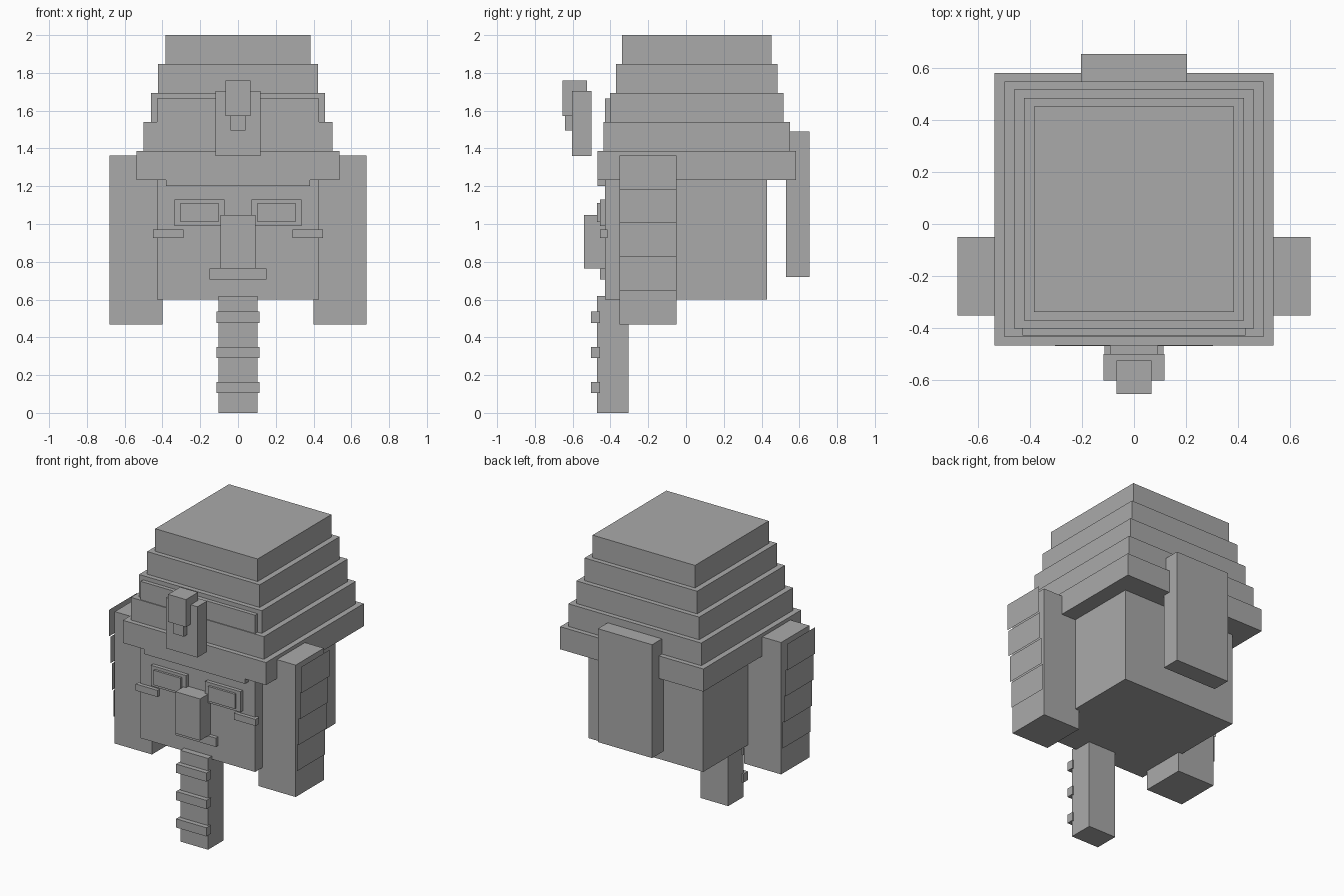
import bpy

if "Cube" in bpy.data.objects:
    bpy.data.objects.remove(bpy.data.objects["Cube"])

stone = bpy.data.materials.new("plain grey")
stone.diffuse_color = (0.4, 0.4, 0.4, 1)
stone.use_nodes = True
stone.node_tree.nodes["Principled BSDF"].inputs["Base Color"].default_value = stone.diffuse_color


def add_mesh(name, verts, faces):
    mesh = bpy.data.meshes.new(name)
    mesh.from_pydata(verts, [], faces)
    mesh.materials.append(stone)
    obj = bpy.data.objects.new(name, mesh)
    bpy.context.collection.objects.link(obj)


def box(name, x, y, z):
    """Box from (min, max) ranges."""
    verts = [(a, b, c) for a in x for b in y for c in z]
    add_mesh(name, verts, [(0, 1, 3, 2), (4, 6, 7, 5), (0, 4, 5, 1),
                           (2, 3, 7, 6), (0, 2, 6, 4), (1, 5, 7, 3)])


def centred(name, half, y, z):
    box(name, (-half, half), y, z)


def pair(name, x, y, z):
    box(name + "_right", x, y, z)
    box(name + "_left", (-x[1], -x[0]), y, z)


# Head block and stepped headdress
centred("head", 0.43, (-0.43, 0.43), (0.6, 1.665))
for i in range(5):
    half_x, half_y = 0.538 - 0.0383 * i, 0.525 - 0.0323 * i
    centred(f"headdress_tier_{i + 1}", half_x, (0.057 - half_y, 0.057 + half_y),
            (1.233 + 0.1535 * i, 1.233 + 0.1535 * (i + 1) if i < 4 else 2.0))
centred("brow_band", 0.38, (-0.468, -0.42), (1.2, 1.3))

# Side flaps with thin stepped cover sheets
pair("side_flap", (0.40, 0.68), (-0.352, -0.05), (0.467, 1.363))
for side, label in ((1, "right"), (-1, "left")):
    for i in range(4):
        x = side * (0.69 + 0.011 * i)
        z0, z1 = 0.645 + 0.1795 * i, 0.645 + 0.1795 * (i + 1)
        ring = [(x, -0.352, z0), (x, -0.05, z0), (x, -0.05, z1), (x, -0.352, z1)]
        add_mesh(f"flap_sheet_{label}_{i + 1}", ring, [(0, 1, 2, 3)[::side]])

# Hanging flap at the back
centred("back_flap", 0.204, (0.53, 0.655), (0.72, 1.49))

# Face
pair("eye_socket", (0.072, 0.337), (-0.455, -0.42), (0.99, 1.13))
pair("eye", (0.103, 0.305), (-0.47, -0.44), (1.01, 1.11))
pair("cheek_mark", (0.288, 0.45), (-0.455, -0.415), (0.927, 0.972))
centred("nose", 0.093, (-0.54, -0.42), (0.765, 1.048))
centred("mouth", 0.152, (-0.455, -0.42), (0.705, 0.765))

# Beard with three bands
centred("beard", 0.104, (-0.47, -0.305), (0.0, 0.62))
for i in range(3):
    z = 0.105 + 0.186 * i
    centred(f"beard_band_{i + 1}", 0.114, (-0.502, -0.455), (z, z + 0.059))

# Snake ornament on the forehead
centred("snake_hood", 0.118, (-0.603, -0.5), (1.36, 1.705))
centred("snake_head", 0.067, (-0.655, -0.525), (1.573, 1.76))
centred("snake_tongue", 0.04, (-0.64, -0.6), (1.495, 1.573))
